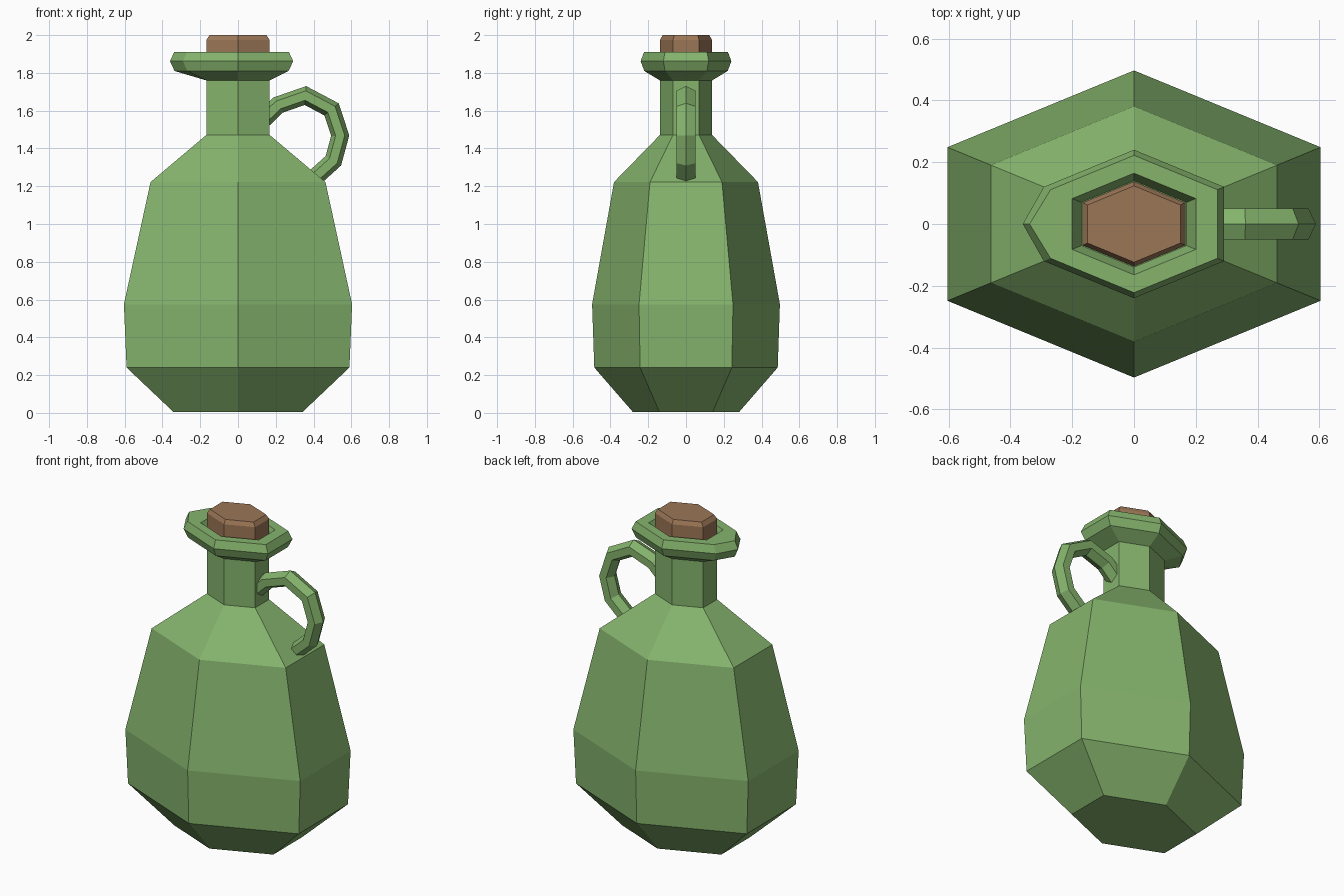
import bpy, bmesh, math
from mathutils import Vector

if "Cube" in bpy.data.objects:
    bpy.data.objects.remove(bpy.data.objects["Cube"])


def material(name, rgb):
    m = bpy.data.materials.new(name)
    m.diffuse_color = (*rgb, 1)
    m.use_nodes = True
    m.node_tree.nodes["Principled BSDF"].inputs["Base Color"].default_value = m.diffuse_color
    return m


green = material("bottle green", (0.235, 0.455, 0.152))
brown = material("cork brown", (0.33, 0.183, 0.095))


def loft(name, rings, mat):
    """Skin a list of equal-sized point rings and cap both ends."""
    bm = bmesh.new()
    loops = [[bm.verts.new(p) for p in r] for r in rings]
    n = len(rings[0])
    for a, b in zip(loops, loops[1:]):
        for i in range(n):
            j = (i + 1) % n
            bm.faces.new((a[i], a[j], b[j], b[i]))
    bm.faces.new(loops[0][::-1])
    bm.faces.new(loops[-1])
    bmesh.ops.recalc_face_normals(bm, faces=bm.faces)
    me = bpy.data.meshes.new(name)
    bm.to_mesh(me)
    bm.free()
    me.materials.append(mat)
    ob = bpy.data.objects.new(name, me)
    bpy.context.collection.objects.link(ob)
    return ob


def hex_ring(x, z, spout=0.0):
    """Squashed hexagon; the left side has a middle point pulled out for the spout."""
    y = 0.823 * x
    return [(0, -y, z), (x, -y / 2, z), (x, y / 2, z), (0, y, z),
            (-x, y / 2, z), (-x - spout, 0, z), (-x, -y / 2, z)]


# Bottle body, neck, lip with pouring point, and mouth recess
profile = [(0.342, 0.005, 0), (0.59, 0.24, 0), (0.604, 0.575, 0), (0.463, 1.222, 0),
           (0.167, 1.472, 0), (0.167, 1.76, 0), (0.268, 1.81, 0.068),
           (0.292, 1.862, 0.068), (0.27, 1.91, 0.068), (0.2, 1.91, 0), (0.17, 1.85, 0)]
loft("bottle", [hex_ring(x, z, s) for x, z, s in profile], green)

# Cork with a bevelled top
loft("cork", [hex_ring(x, z) for x, z in
              [(0.167, 1.8), (0.167, 1.975), (0.15, 2.0)]], brown)

# Handle: hexagonal tube along a bent path, ridge facing outward
path = [Vector((x, 0, z)) for x, z in
        [(0.13, 1.55), (0.213, 1.63), (0.357, 1.68), (0.495, 1.607),
         (0.541, 1.468), (0.505, 1.335), (0.40, 1.24)]]
rings = []
for i, p in enumerate(path):
    d_in = (p - path[max(i - 1, 0)]).normalized() if i else (path[1] - p).normalized()
    d_out = (path[i + 1] - p).normalized() if i < len(path) - 1 else d_in
    t = (d_in + d_out).normalized()
    out = Vector((-t.z, 0, t.x)) / max(t.dot(d_in), 0.5)
    rings.append([p + out * 0.046 * math.cos(k * math.pi / 3)
                  + Vector((0, 0.058 * math.sin(k * math.pi / 3), 0)) for k in range(6)])
loft("handle", rings, green)
